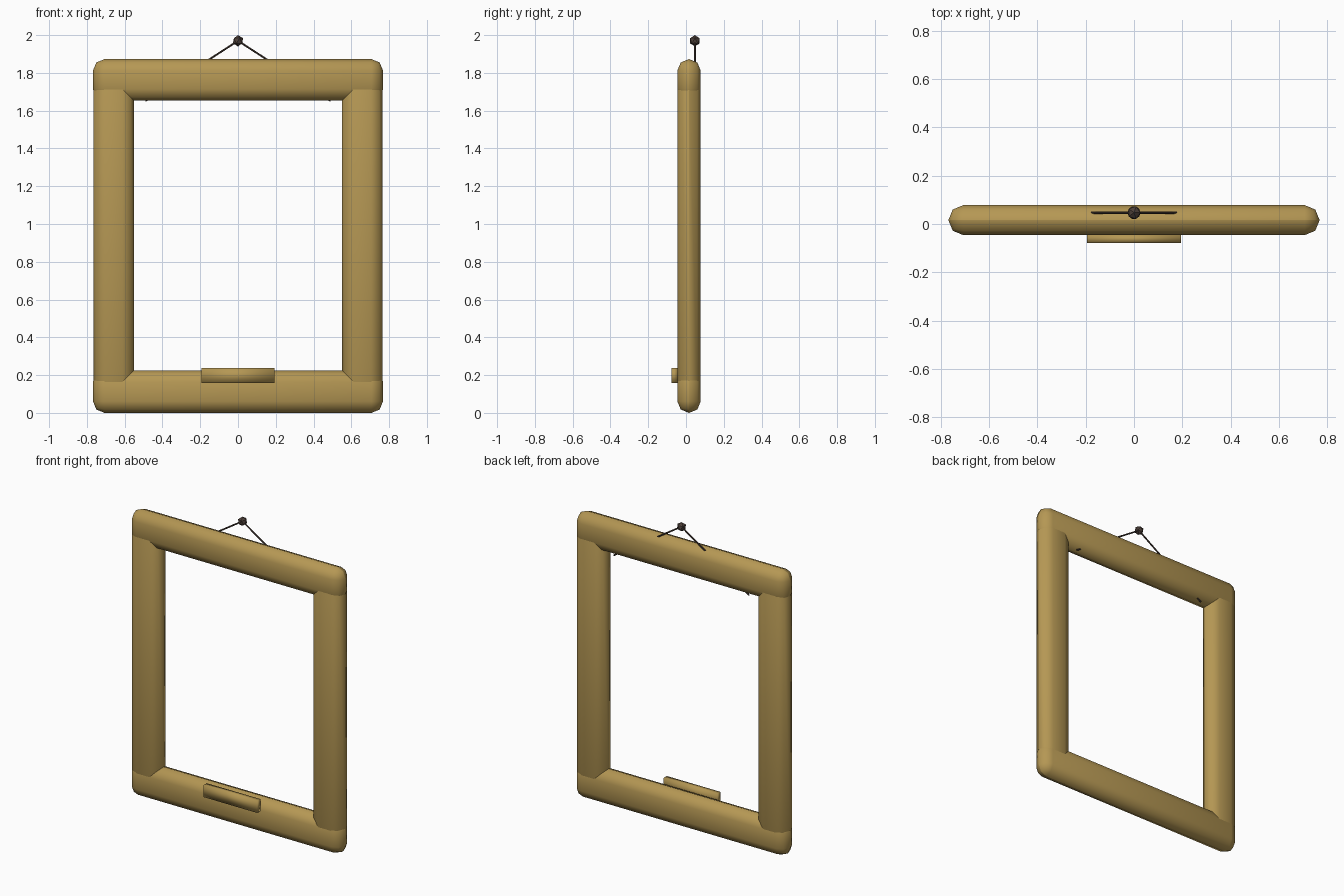
import bpy
from mathutils import Vector

cube = bpy.data.objects.get("Cube")
if cube:
    bpy.data.objects.remove(cube, do_unlink=True)


def material(name, color):
    mat = bpy.data.materials.new(name)
    mat.use_nodes = True
    mat.diffuse_color = color
    mat.node_tree.nodes["Principled BSDF"].inputs["Base Color"].default_value = color
    return mat


wood = material("golden wood", (0.46, 0.31, 0.088, 1))
iron = material("dark brown iron", (0.075, 0.052, 0.042, 1))


def finish(obj, name, mat, smooth=True):
    obj.name = name
    obj.data.materials.append(mat)
    if smooth:
        bpy.ops.object.shade_smooth()
    return obj


def box(name, low, high, bevel=0):
    """Box between two corners, with optional two-step rounding."""
    low, high = Vector(low), Vector(high)
    bpy.ops.mesh.primitive_cube_add(size=1, location=(low + high) / 2)
    obj = bpy.context.object
    obj.scale = high - low
    bpy.ops.object.transform_apply(location=False, rotation=False, scale=True)
    finish(obj, name, wood)
    if bevel:
        mod = obj.modifiers.new("rounding", "BEVEL")
        mod.width = bevel
        mod.segments = 2
    return obj


def rod(name, start, end, radius):
    """Thin cylinder between two points."""
    start, end = Vector(start), Vector(end)
    axis = end - start
    bpy.ops.mesh.primitive_cylinder_add(vertices=8, radius=radius, depth=axis.length,
                                        location=(start + end) / 2)
    obj = bpy.context.object
    obj.rotation_euler = axis.to_track_quat("Z", "Y").to_euler()
    finish(obj, name, iron, smooth=False)
    bpy.ops.object.shade_smooth_by_angle()


# Frame bars
WIDTH, INNER, BAR = 0.768, 0.55, 0.22
FRONT, BACK, ROUND, TOP = -0.046, 0.078, 0.0615, 1.873
box("bottom_bar", (-WIDTH, FRONT, 0), (WIDTH, BACK, BAR + 0.005), ROUND)
box("top_bar", (-WIDTH, FRONT, TOP - BAR), (WIDTH, BACK, TOP), ROUND)
for side, sign in (("left", 1), ("right", -1)):
    xs = sorted((sign * INNER, sign * (WIDTH - 0.002)))
    box(side + "_bar", (xs[0], FRONT + 0.0005, 0.07),
        (xs[1], BACK - 0.0005, TOP - 0.07), ROUND)

# Small plaque on the bottom bar
box("plaque", (-0.194, -0.078, 0.158), (0.194, -0.046, 0.237))

# Nail and the cord passing down through the top bar
nail = Vector((0, 0.047, 1.97))
bpy.ops.mesh.primitive_ico_sphere_add(subdivisions=1, radius=0.03, location=nail)
finish(bpy.context.object, "nail_head", iron, smooth=False)
for side, sign in (("left", 1), ("right", -1)):
    rod(side + "_cord", nail, (sign * 0.49, nail.y, 1.652), 0.005)
